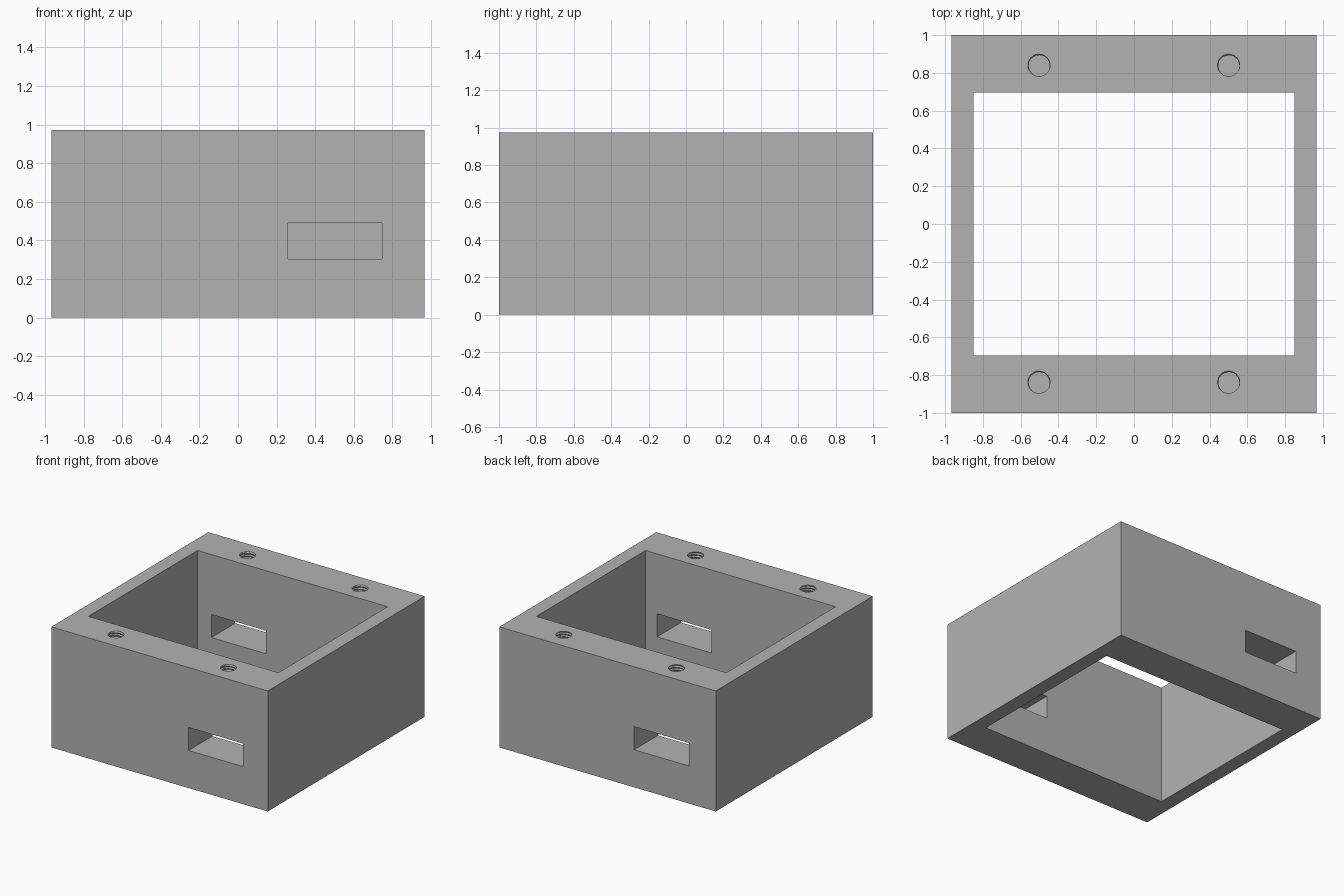
import bpy
import bmesh
from math import cos, sin, tau

cube = bpy.data.objects.get("Cube")
if cube:
    bpy.data.objects.remove(cube, do_unlink=True)

HEIGHT = 0.973
grey = bpy.data.materials.new("plain grey")
grey.use_nodes = True
colour = (0.45, 0.45, 0.45, 1)
grey.diffuse_color = colour
grey.node_tree.nodes["Principled BSDF"].inputs["Base Color"].default_value = colour


def add_object(name, bm):
    bmesh.ops.recalc_face_normals(bm, faces=bm.faces)
    mesh = bpy.data.meshes.new(name)
    bm.to_mesh(mesh)
    bm.free()
    mesh.materials.append(grey)
    obj = bpy.data.objects.new(name, mesh)
    bpy.context.collection.objects.link(obj)
    return obj


def box(name, low, high):
    bm = bmesh.new()
    bmesh.ops.create_cube(bm, size=1)
    for v in bm.verts:
        v.co = [(a + b) / 2 + c * (b - a) for a, b, c in zip(low, high, v.co)]
    return add_object(name, bm)


def threaded_pin(name, x, y, depth=0.3, minor=0.055, major=0.063, pitch=0.021):
    """Cutter whose radius follows a helical triangle wave."""
    bm = bmesh.new()
    sides, step = 24, pitch / 4
    rings = []
    for level in range(int(depth / step) + 3):
        z = HEIGHT - depth + level * step
        ring = []
        for i in range(sides):
            turn = i / sides
            wave = abs(((z / pitch - turn) % 1) * 2 - 1)
            r = minor + (major - minor) * wave
            ring.append(bm.verts.new((x + r * cos(tau * turn), y + r * sin(tau * turn), z)))
        rings.append(ring)
    for lower, upper in zip(rings, rings[1:]):
        for i in range(sides):
            j = (i + 1) % sides
            bm.faces.new((lower[i], lower[j], upper[j]))
            bm.faces.new((lower[i], upper[j], upper[i]))
    bm.faces.new(rings[0][::-1])
    bm.faces.new(rings[-1])
    return add_object(name, bm)


# Solid block that becomes the open frame
frame = box("enclosure_frame", (-0.966, -1, 0), (0.966, 1, HEIGHT))

# Central opening, one slot in each end wall, four threaded screw holes
cutters = [
    box("opening_cutter", (-0.849, -0.696, -0.1), (0.849, 0.696, 1.1)),
    box("front_slot_cutter", (0.259, -1.1, 0.303), (0.746, -0.5, 0.489)),
    box("back_slot_cutter", (-0.725, 0.5, 0.303), (-0.237, 1.1, 0.489)),
]
for x in (-0.502, 0.502):
    for y in (-0.84, 0.838):
        cutters.append(threaded_pin("screw_hole_cutter", x, y))

bpy.context.view_layer.objects.active = frame
for cutter in cutters:
    cutter.hide_render = True
    mod = frame.modifiers.new("cut", 'BOOLEAN')
    mod.operation = 'DIFFERENCE'
    mod.solver = 'EXACT'
    mod.object = cutter
    bpy.ops.object.modifier_apply(modifier=mod.name)
    bpy.data.objects.remove(cutter, do_unlink=True)
